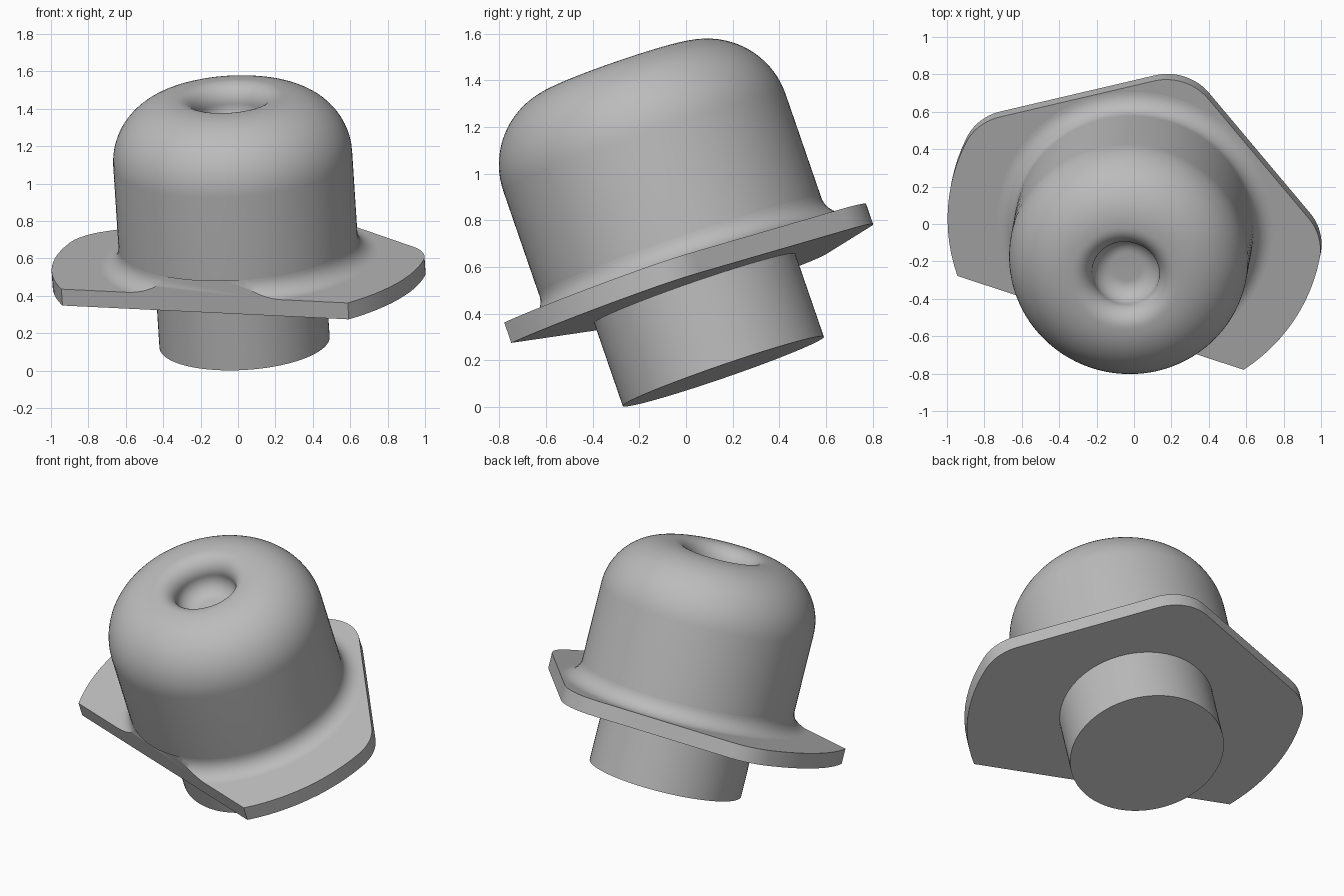
import bpy, bmesh
from math import sin, cos, acos, radians, degrees, pi
from mathutils import Matrix, Vector

default = bpy.data.objects.get("Cube")
if default:
    bpy.data.objects.remove(default, do_unlink=True)

# Tilted frame shared by all parts: local z is the axis of revolution
axis = Vector((-0.061, -0.325, 0.943)).normalized()
side = (Vector((1, 0, 0)) - axis * axis.x).normalized()
frame = Matrix((side, axis.cross(side), axis)).transposed().to_4x4()
frame.translation = (0.035, 0.16, 0.152)

grey = bpy.data.materials.new("plain_grey")
grey.use_nodes = True
grey.diffuse_color = (0.5, 0.5, 0.5, 1)
grey.node_tree.nodes["Principled BSDF"].inputs["Base Color"].default_value = (0.5, 0.5, 0.5, 1)


def finish(name, bm, angle=40):
    bmesh.ops.recalc_face_normals(bm, faces=bm.faces)
    mesh = bpy.data.meshes.new(name)
    bm.to_mesh(mesh)
    bm.free()
    mesh.transform(frame)
    mesh.materials.append(grey)
    ob = bpy.data.objects.new(name, mesh)
    bpy.context.collection.objects.link(ob)
    bpy.ops.object.select_all(action='DESELECT')
    ob.select_set(True)
    bpy.context.view_layer.objects.active = ob
    bpy.ops.object.shade_smooth_by_angle(angle=radians(angle))
    return ob


def arc(cx, cy, r, start, end, steps=12):
    angles = [radians(start + (end - start) * i / steps) for i in range(steps + 1)]
    return [(cx + r * cos(a), cy + r * sin(a)) for a in angles]


def revolve(profile, steps=96):
    bm = bmesh.new()
    verts = [bm.verts.new((r, 0, z)) for r, z in profile]
    edges = [bm.edges.new(pair) for pair in zip(verts, verts[1:])]
    bmesh.ops.spin(bm, geom=verts + edges, cent=(0, 0, 0), axis=(0, 0, 1),
                   angle=2 * pi, steps=steps, use_merge=True)
    bmesh.ops.remove_doubles(bm, verts=bm.verts, dist=1e-5)
    return bm


PLATE_BOTTOM, PLATE_TOP, COLLAR_TOP = 0.377, 0.47, 0.57
BODY_R, DISC_R, CHORD, FLAT = 0.64, 1.005, 0.60, 0.75
CORNER, MID, SPREAD = 0.28, 72, 33

# Lower spigot
finish("spigot", revolve([(0, 0), (0.456, 0), (0.456, PLATE_BOTTOM + 0.01), (0, PLATE_BOTTOM + 0.01)]))

# Flange: disc with a front chord and two rear flats, rear corners rounded
reach = DISC_R - CORNER
blend = degrees(acos((FLAT - CORNER) / reach))
chord_half = degrees(acos(CHORD / DISC_R))
start = MID + 180 + chord_half - 360
end = MID + 180 - chord_half
right_flat, left_flat = MID - SPREAD, MID + SPREAD
right, left = right_flat - blend, left_flat + blend
peak = (FLAT - CORNER) / cos(radians(SPREAD))


def corner(distance, direction, a0, a1):
    d = radians(direction)
    return arc(distance * cos(d), distance * sin(d), CORNER, a0, a1)


outline = (arc(0, 0, DISC_R, start, right)[:-1]
           + corner(reach, right, right, right_flat)
           + corner(peak, MID, right_flat, left_flat)
           + corner(reach, left, left_flat, left)
           + arc(0, 0, DISC_R, left, end)[1:])
bm = bmesh.new()
base = bm.faces.new([bm.verts.new((x, y, PLATE_BOTTOM)) for x, y in outline])
top = bmesh.ops.extrude_face_region(bm, geom=[base], use_keep_orig=True)
bmesh.ops.translate(bm, verts=[g for g in top["geom"] if isinstance(g, bmesh.types.BMVert)],
                    vec=(0, 0, PLATE_TOP - PLATE_BOTTOM))
finish("flange", bm)

# Filleted collar, sliced flush with the front chord of the flange
fillet = COLLAR_TOP - PLATE_TOP
bm = revolve([(0, PLATE_TOP)] + arc(BODY_R + fillet, COLLAR_TOP, fillet, 270, 180)
             + [(0, COLLAR_TOP)])
front = Vector((-cos(radians(MID)), -sin(radians(MID)), 0))
cut = bmesh.ops.bisect_plane(bm, geom=bm.verts[:] + bm.edges[:] + bm.faces[:],
                             plane_co=front * CHORD, plane_no=front, clear_outer=True)
bmesh.ops.holes_fill(bm, edges=[g for g in cut["geom_cut"] if isinstance(g, bmesh.types.BMEdge)])
finish("collar", bm)

# Domed body with a rounded crown and a soft-lipped dimple
CROWN, ROUND, LIP = 1.39, 0.35, 0.10
pit = 0.18
profile = [(0, COLLAR_TOP), (BODY_R, COLLAR_TOP)]
profile += arc(BODY_R - ROUND, CROWN - ROUND, ROUND, 0, 90, 20)
profile += arc(pit + LIP, CROWN - LIP, LIP, 90, 180)
profile += arc(pit - LIP, CROWN - LIP - 0.005, LIP, 0, -90)
profile += [(0, CROWN - 2 * LIP - 0.005)]
finish("domed_body", revolve(profile))
